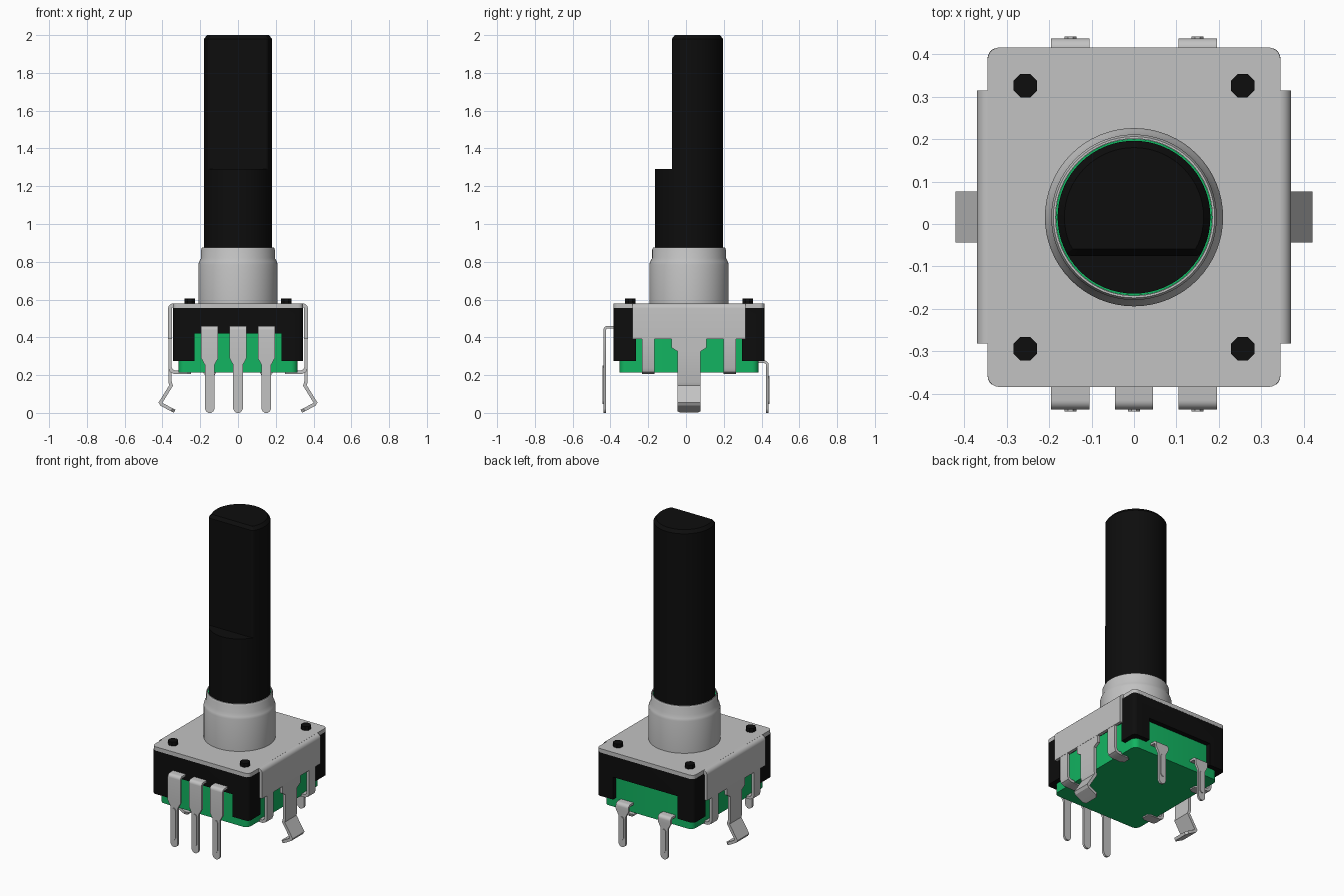
import bpy, bmesh
from math import sin, cos, pi
from mathutils import Vector

cube = bpy.data.objects.get("Cube")
if cube:
    bpy.data.objects.remove(cube, do_unlink=True)

CY = 0.016  # depth position of the shaft axis and the housing centre


def material(name, colour, rough=0.5):
    m = bpy.data.materials.new(name)
    m.use_nodes = True
    m.diffuse_color = (*colour, 1)
    bsdf = m.node_tree.nodes["Principled BSDF"]
    bsdf.inputs["Base Color"].default_value = (*colour, 1)
    bsdf.inputs["Roughness"].default_value = rough
    return m


BLACK = material("black plastic", (0.004, 0.004, 0.004))
GREEN = material("green plastic", (0.006, 0.46, 0.12))
METAL = material("light grey metal", (0.54, 0.54, 0.54))


def loft(name, rings, mat, caps=True, smooth=True, closed=False):
    """Skin a list of equal-length point rings."""
    bm = bmesh.new()
    loops = [[bm.verts.new(p) for p in ring] for ring in rings]
    n = len(loops[0])
    pairs = list(zip(loops, loops[1:]))
    if closed:
        pairs.append((loops[-1], loops[0]))
    for a, b in pairs:
        for i in range(n):
            j = (i + 1) % n
            bm.faces.new((a[i], a[j], b[j], b[i]))
    if caps and not closed:
        bm.faces.new(loops[0])
        bm.faces.new(loops[-1])
    bmesh.ops.recalc_face_normals(bm, faces=bm.faces)
    mesh = bpy.data.meshes.new(name)
    bm.to_mesh(mesh)
    bm.free()
    ob = bpy.data.objects.new(name, mesh)
    bpy.context.collection.objects.link(ob)
    mesh.materials.append(mat)
    if smooth:
        bpy.ops.object.select_all(action="DESELECT")
        ob.select_set(True)
        bpy.context.view_layer.objects.active = ob
        bpy.ops.object.shade_smooth_by_angle(angle=pi / 6)
    return ob


def circle(r, z, n=64, x=0, y=CY, flat=-1, turn=0):
    """Circle at height z, with its front cut off straight at flat."""
    return [(x + r * cos(a), y + max(r * sin(a), flat), z)
            for a in (2 * pi * i / n + turn for i in range(n))]


def rounded(hx, hy, r, z):
    """Rounded rectangle around the housing centre."""
    pts = []
    for k, (sx, sy) in enumerate([(1, 1), (-1, 1), (-1, -1), (1, -1)]):
        for i in range(6):
            a = (k + i / 5) * pi / 2
            pts.append((sx * (hx - r) + r * cos(a), CY + sy * (hy - r) + r * sin(a), z))
    return pts


def ribbon(name, path, t, place, mat=METAL):
    """Bent metal strip: path of (out, z, half width), thickness t."""
    rings = []
    for i, (u, z, w) in enumerate(path):
        here = Vector((u, z))
        dirs = []
        if i > 0:
            dirs.append((here - Vector(path[i - 1][:2])).normalized())
        if i < len(path) - 1:
            dirs.append((Vector(path[i + 1][:2]) - here).normalized())
        d = sum(dirs, Vector((0, 0))).normalized()
        nrm = Vector((-d.y, d.x)) * (t / 2 / max(d.dot(dirs[0]), 0.5))
        a, b = here + nrm, here - nrm
        rings.append([place(s, p.x, p.y) for s, p in ((-w, a), (w, a), (w, b), (-w, b))])
    return loft(name, rings, mat)


def bend(u, z, r, w):
    """Quarter bend from going outward to going down, ending at u."""
    return [(u - r + r * sin(a), z - r + r * cos(a), w)
            for a in (i * pi / 10 for i in range(6))]


# Black housing with notches cut through its four sides
housing = loft("housing", [rounded(0.345, 0.399, 0.025, z) for z in (0.275, 0.556)], BLACK)
for hx, hy in ((0.23, 0.6), (0.6, 0.28)):
    cutter = loft("notch_cutter", [rounded(hx, hy, 0.004, z) for z in (0.1, 0.42)], BLACK, smooth=False)
    cutter.hide_render = True
    mod = housing.modifiers.new("notch", "BOOLEAN")
    mod.operation, mod.solver, mod.object = "DIFFERENCE", "EXACT", cutter
    bpy.context.view_layer.objects.active = housing
    bpy.ops.object.modifier_apply(modifier=mod.name)
    bpy.data.objects.remove(cutter, do_unlink=True)

# Green base filling the housing
loft("base", [rounded(0.315, 0.368, 0.035, z) for z in (0.213, 0.5)], GREEN)

# Metal cover plate
loft("cover_plate", [rounded(0.345, 0.4, 0.028, z) for z in (0.555, 0.58)], METAL)

# Rivet heads on the cover
for x in (-0.256, 0.256):
    for y in (-0.31, 0.31):
        loft("rivet", [circle(0.03, z, 8, x, CY + y, turn=pi / 8) for z in (0.57, 0.605)],
             BLACK, smooth=False)

# Threadless bushing, hollow, around the shaft
bushing = [(0.185, 0.57), (0.21, 0.57), (0.21, 0.785), (0.206, 0.8),
           (0.195, 0.82), (0.195, 0.865), (0.19, 0.876), (0.185, 0.876)]
loft("bushing", [circle(r, z) for r, z in bushing], METAL, closed=True)
loft("shaft_sleeve", [circle(0.1845, z) for z in (0.57, 0.865)], GREEN)

# Shaft: round below, D-shaped above
loft("shaft_lower", [circle(0.18, z) for z in (0.58, 1.29)], BLACK)
FLAT = -0.091
loft("shaft_upper", [circle(r, z, flat=f) for r, z, f in
                     ((0.18, 1.28, FLAT), (0.18, 1.98, FLAT), (0.164, 2.0, FLAT + 0.016))], BLACK)

# Cover side flaps, folded tabs and bent mounting legs
for label, sx in (("left", 1), ("right", -1)):
    def side(y):
        return lambda s, u, z: (sx * u, CY + y + s, z)

    ribbon(label + "_flap", [(0.32, 0.57, 0.298)] + bend(0.36, 0.57, 0.018, 0.298)
           + [(0.36, 0.39, 0.298)], 0.02, side(0))
    for y in (-0.215, 0.215):
        ribbon(label + "_tab", [(0.36, 0.39, 0.033), (0.36, 0.24, 0.033), (0.354, 0.224, 0.033),
                                (0.338, 0.216, 0.033), (0.27, 0.214, 0.033), (0.25, 0.214, 0.02)],
               0.018, side(y))
    ribbon(label + "_mounting_leg",
           [(0.36, 0.39, 0.092), (0.36, 0.345, 0.092), (0.36, 0.325, 0.06), (0.36, 0.165, 0.06),
            (0.354, 0.145, 0.06), (0.41, 0.055, 0.06), (0.404, 0.045, 0.06),
            (0.35, 0.016, 0.06), (0.335, 0.009, 0.045)], 0.018, side(0))

# Terminal pins: three at the front, two at the back
TIP = [(0.022, 0.026), (0.008, 0.019), (0.0, 0.008)]


def pin(name, x, sy, root, out, top, shoulder):
    def place(s, u, z):
        return (x + s, sy * u, z)

    path = [(root, top, 0.045)] + bend(out, top, 0.015, 0.045)
    path += [(out, shoulder, 0.045), (out, shoulder - 0.035, 0.026)]
    path += [(out, z, w) for z, w in TIP]
    ribbon(name, path, 0.014, place)
    # Raised stiffening rib
    high = min(0.25, shoulder - 0.04)
    rib = [(out + 0.008, z, w) for z, w in
           ((high, 0.006), (high - 0.012, 0.014), (0.06, 0.014), (0.048, 0.006))]
    ribbon(name + "_rib", rib, 0.008, place)


for x in (-0.15, 0, 0.15):
    pin("front_pin", x, -1, 0.34, 0.43, 0.453, 0.29)
for x in (-0.15, 0.15):
    pin("back_pin", x, 1, 0.36, 0.43, 0.27, 0.235)
